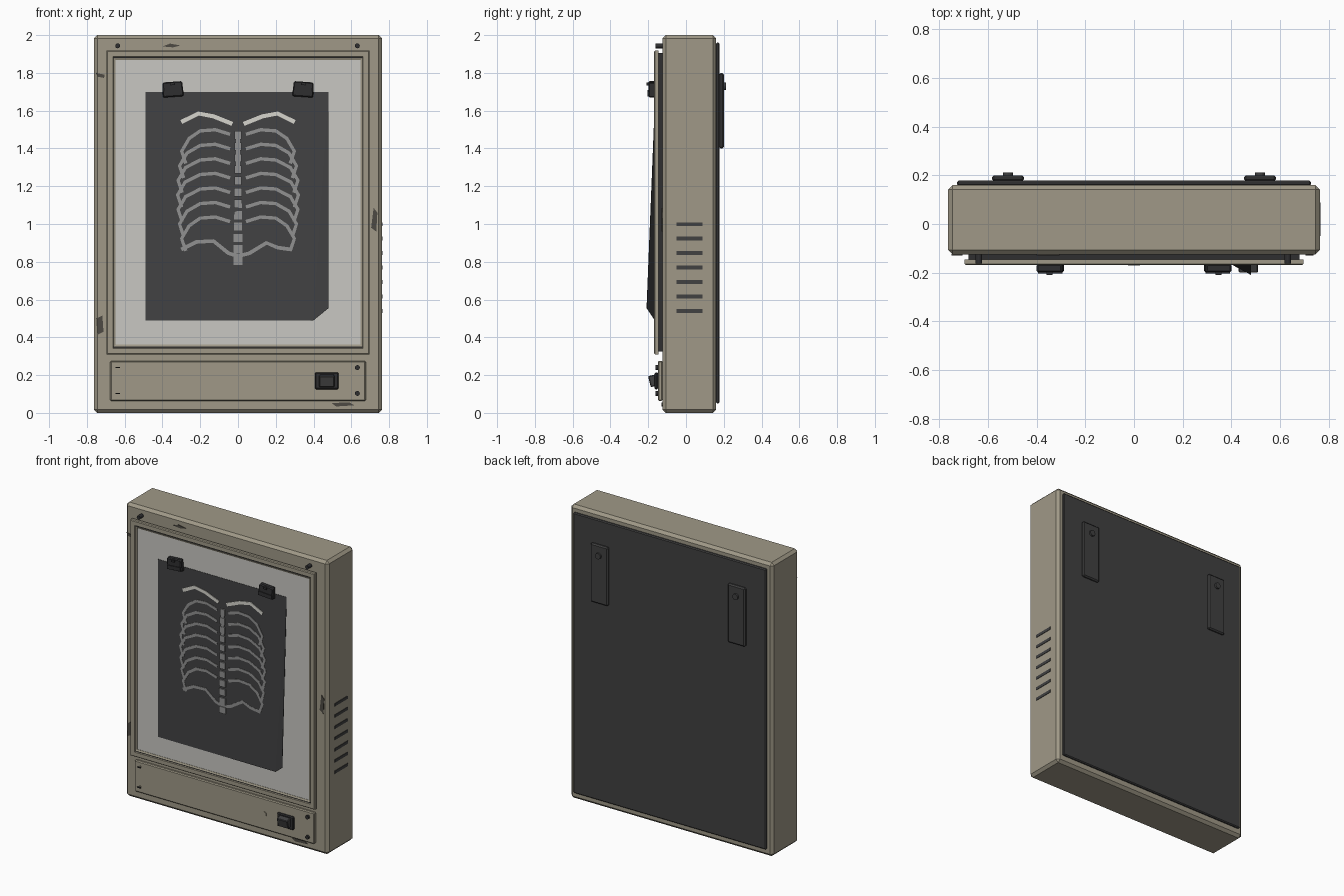
import bpy, bmesh
from math import cos, sin, pi, radians
from mathutils import Matrix, Vector

cube = bpy.data.objects.get("Cube")
if cube:
    bpy.data.objects.remove(cube, do_unlink=True)


def material(name, r, g, b):
    m = bpy.data.materials.new(name)
    m.use_nodes = True
    m.diffuse_color = (r, g, b, 1)
    m.node_tree.nodes["Principled BSDF"].inputs["Base Color"].default_value = (r, g, b, 1)
    return m


BEIGE = material("beige_enamel", .35, .318, .242)
CHARCOAL = material("charcoal", .052, .052, .053)
BLACK = material("black_plastic", .028, .028, .03)
GLASS = material("diffuser_white", .578, .571, .54)
FILM = material("film_grey", .054, .054, .056)
BONE = material("bone_grey", .283, .283, .283)
PALE = material("pale_bone", .672, .665, .61)
CHIP = material("chipped_paint", .075, .068, .056)


def finish(name, bm, mat, bevel=0):
    bmesh.ops.recalc_face_normals(bm, faces=bm.faces)
    mesh = bpy.data.meshes.new(name)
    bm.to_mesh(mesh)
    bm.free()
    mesh.materials.append(mat)
    ob = bpy.data.objects.new(name, mesh)
    bpy.context.collection.objects.link(ob)
    if bevel:
        mod = ob.modifiers.new("edge_chamfer", "BEVEL")
        mod.width = bevel
        mod.segments = 1
        mod.limit_method = "ANGLE"
    return ob


def add_prism(bm, outline, y0, y1):
    """Extrude an x-z outline from y0 to y1."""
    a = [bm.verts.new((x, y0, z)) for x, z in outline]
    b = [bm.verts.new((x, y1, z)) for x, z in outline]
    bm.faces.new(a)
    bm.faces.new(b[::-1])
    for i in range(len(a)):
        j = (i + 1) % len(a)
        bm.faces.new((a[i], b[i], b[j], a[j]))


def prism(name, outline, y0, y1, mat, bevel=0):
    bm = bmesh.new()
    add_prism(bm, outline, y0, y1)
    return finish(name, bm, mat, bevel)


def rect(x0, x1, z0, z1):
    return [(x0, z0), (x1, z0), (x1, z1), (x0, z1)]


def box(name, x0, x1, y0, y1, z0, z1, mat, bevel=0):
    return prism(name, rect(x0, x1, z0, z1), y0, y1, mat, bevel)


def disc(name, x, z, r, y0, y1, mat, sides=16):
    ring = [(x + r * cos(2 * pi * i / sides), z + r * sin(2 * pi * i / sides)) for i in range(sides)]
    return prism(name, ring, y0, y1, mat)


def ring_frame(name, w, z0, z1, profile, mat):
    """Sweep a closed (inset, y) profile around a rectangle."""
    bm = bmesh.new()
    loops = [[bm.verts.new((x, y, z)) for x, z in rect(-w + d, w - d, z0 + d, z1 - d)]
             for d, y in profile]
    for k, a in enumerate(loops):
        b = loops[(k + 1) % len(loops)]
        for i in range(4):
            j = (i + 1) % 4
            bm.faces.new((a[i], a[j], b[j], b[i]))
    return finish(name, bm, mat)


def ribbons(name, paths, width, y0, y1, mat):
    """Flat strips of even width along x-z paths."""
    bm = bmesh.new()
    for path in paths:
        pts = [Vector(p) for p in path]
        sides = []
        for i, p in enumerate(pts):
            t = (pts[min(i + 1, len(pts) - 1)] - pts[max(i - 1, 0)]).normalized()
            n = Vector((-t.y, t.x)) * width / 2
            sides.append((p + n, p - n))
        for (a, b), (c, d) in zip(sides, sides[1:]):
            add_prism(bm, [a, b, d, c], y0, y1)
    return finish(name, bm, mat)


def both(path):
    return [path, [(-x, z) for x, z in path]]


# Housing and back
box("housing", -.763, .763, -.125, .16, 0, 2, BEIGE, .018)
box("back_panel", -.727, .727, .158, .178, .05, 1.96, CHARCOAL, .006)
for side, s in (("left", 1), ("right", -1)):
    c = s * .517
    box(side + "_wall_bracket", c - .066, c + .066, .176, .2, 1.4, 1.8, CHARCOAL, .008)
    disc(side + "_bracket_knob", c, 1.73, .02, .198, .212, CHARCOAL)

# Cooling slots on the left side
for i in range(7):
    z = .54 + i * .0765
    box(f"vent_slot_{i + 1}", .76, .766, -.05, .088, z - .01, z + .01, CHARCOAL)

# Viewing window
box("gasket", -.68, .68, -.147, -.124, .325, 1.905, BLACK)
ring_frame("window_frame", .695, .31, 1.918,
           [(0, -.146), (0, -.164), (.005, -.169), (.032, -.169), (.036, -.16), (.036, -.146)], BEIGE)
ring_frame("window_seal", .664, .345, 1.884,
           [(0, -.146), (0, -.162), (.006, -.162), (.006, -.146)], BLACK)
ring_frame("window_lip", .658, .351, 1.878,
           [(0, -.146), (0, -.164), (.01, -.16), (.01, -.146)], BEIGE)
box("diffuser", -.65, .65, -.158, -.146, .36, 1.87, GLASS)

# Film sheet with its lower left corner clipped and lifted
bm = bmesh.new()
outline = [(-.49, -.163, .49), (.4, -.166, .49), (.48, -.209, .555), (.48, -.163, 1.7), (-.49, -.163, 1.7)]
front = [bm.verts.new(p) for p in outline]
back = [bm.verts.new((x, y + .002, z)) for x, y, z in outline]
for f in ((0, 1, 3, 4), (1, 2, 3)):
    bm.faces.new([front[i] for i in f])
    bm.faces.new([back[i] for i in reversed(f)])
for i in range(5):
    j = (i + 1) % 5
    bm.faces.new((front[i], back[i], back[j], front[j]))
finish("film_sheet", bm, FILM)

# Skeleton drawn on the film
ribs = []
for i in range(7):
    z = 1.475 - i * .077
    w = .285 + .035 * sin(pi * (i + 1) / 8)
    ribs += both([(.042, z), (.12, z + .024), (.2, z + .018), (w - .04, z - .022),
                  (w, z - .09), (w - .022, z - .155)])
ribbons("ribs", ribs, .018, -.1655, -.163, BONE)
ribbons("lower_rib_line",
        [[(-.3, .865), (-.22, .905), (-.13, .91), (-.05, .845), (0, .83), (.06, .845), (.15, .9),
          (.21, .875), (.28, .865)]], .02, -.1655, -.163, BONE)
ribbons("collar_bones", both([(.3, 1.54), (.21, 1.585), (.13, 1.57), (.03, 1.53)]), .022, -.167, -.163, PALE)
for i in range(12):
    z = .805 + i * .0605
    w = .024 - i * .0006
    box(f"vertebra_{i + 1}", -w, w, -.171, -.163, z - .022, z + .022, BONE)
ribbons("spine_line", [[(0, 1.49), (0, 1.27)]], .022, -.168, -.163, BONE)

# Film clips
for side, s in (("left", 1), ("right", -1)):
    c = Vector((s * .345, 0, 1.713))
    turn = Matrix.Translation(c) @ Matrix.Rotation(radians(4 * s), 4, "Y")
    parts = [prism(side + "_film_clip", [(-.056, -.04), (.056, -.04), (.052, .04), (-.052, .04)],
                   -.198, -.164, BLACK, .006),
             box(side + "_clip_jaw", -.05, .05, -.203, -.197, -.034, -.008, BLACK),
             box(side + "_clip_tab", -.012, .012, -.21, -.197, .022, .036, BLACK)]
    for p in parts:
        p.matrix_world = turn

# Control panel
box("control_panel", -.677, .677, -.148, -.124, .063, .276, BEIGE, .006)
disc("indicator_lamp", .302, .17, .018, -.154, -.147, BEIGE, 20)
box("switch_housing", .408, .532, -.166, -.147, .125, .215, BLACK, .006)
rocker = box("switch_rocker", -.04, .04, -.02, .02, -.03, .03, CHARCOAL, .004)
rocker.matrix_world = Matrix.Translation((.47, -.174, .17)) @ Matrix.Rotation(radians(14), 4, "X")

# Screws
for x, z in ((-.637, 1.943), (.632, 1.943), (.632, .24), (.632, .103)):
    disc("screw_head", x, z, .013, -.162, -.124, BLACK, 12)
for z in (.24, .103):
    disc("panel_screw", -.637, z, .011, -.152, -.147, BEIGE, 12)
    box("screw_slot", -.648, -.626, -.16, -.151, z - .003, z + .003, BLACK)

# Chipped paint patches on the housing front
for outline in ([(-.4, 1.94), (-.36, 1.955), (-.305, 1.945), (-.345, 1.935)],
                [(-.75, 1.8), (-.705, 1.79), (-.71, 1.773), (-.742, 1.78)],
                [(-.748, .5), (-.718, .515), (-.712, .43), (-.742, .415)],
                [(.705, .98), (.718, 1.085), (.738, 1.06), (.732, .96)],
                [(.495, .052), (.59, .056), (.615, .04), (.52, .034)]):
    prism("paint_chip", outline, -.1285, -.124, CHIP)
